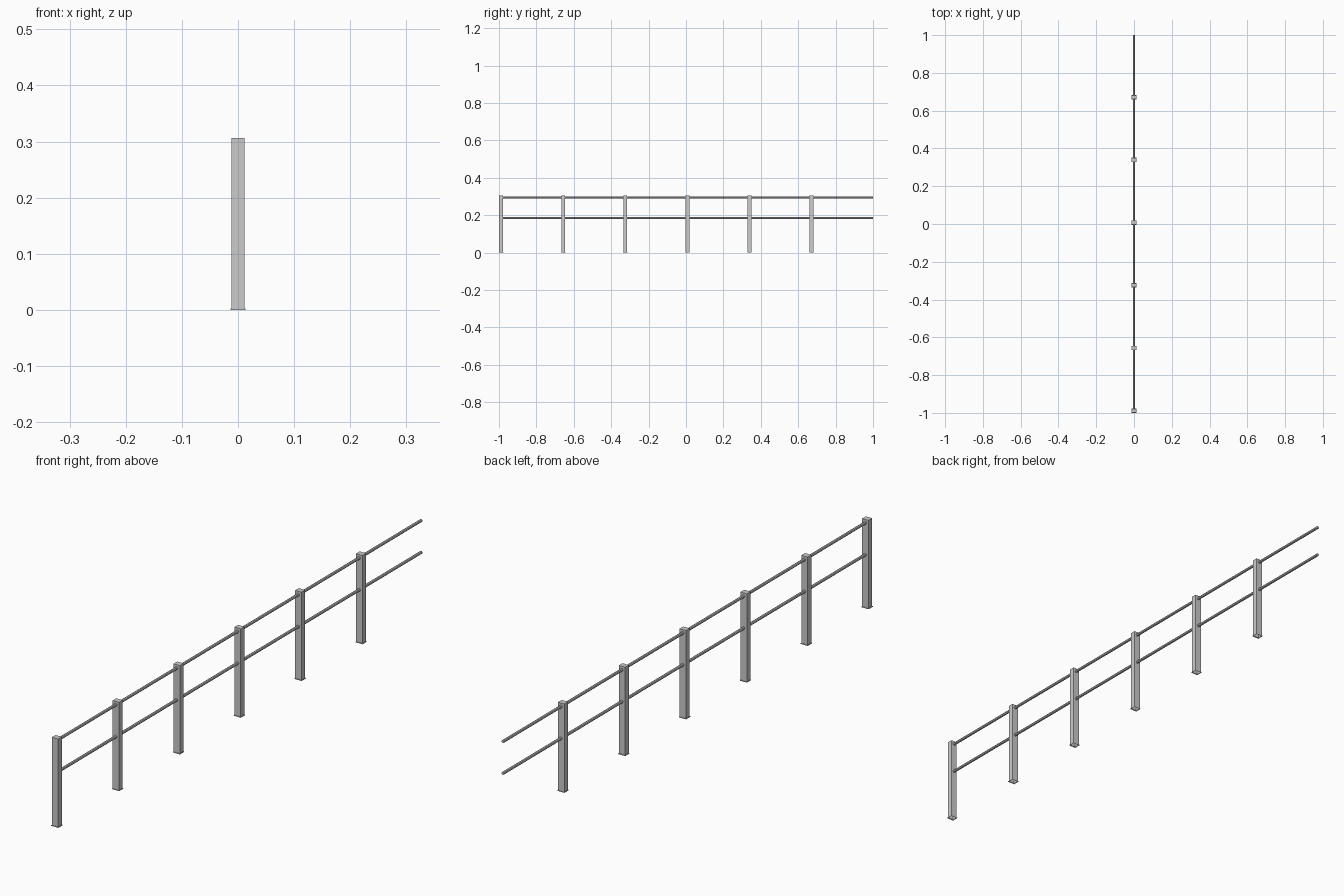
import bpy, bmesh, math

if "Cube" in bpy.data.objects:
    bpy.data.objects.remove(bpy.data.objects["Cube"])

POSTS, FIRST, STEP = 6, -0.9885, 0.332
HEIGHT, BASE_H = 0.306, 0.0025
HALF_X, HALF_Y, LIP = 0.012, 0.010, 0.0015


def loop(bm, hx, hy, y, z):
    """Rectangle of four vertices around the post axis."""
    return [bm.verts.new((sx * hx, y + sy * hy, z))
            for sx, sy in ((-1, -1), (1, -1), (1, 1), (-1, 1))]


def post(name, y):
    # Square shell, open underneath, with a small foot flange
    bm = bmesh.new()
    rings = [loop(bm, HALF_X + LIP, HALF_Y + LIP, y, 0),
             loop(bm, HALF_X + LIP, HALF_Y + LIP, y, BASE_H),
             loop(bm, HALF_X, HALF_Y, y, BASE_H),
             loop(bm, HALF_X, HALF_Y, y, HEIGHT)]
    for a, b in zip(rings, rings[1:]):
        for i in range(4):
            j = (i + 1) % 4
            bm.faces.new((a[i], a[j], b[j], b[i]))
    bm.faces.new(rings[-1])
    mesh = bpy.data.meshes.new(name)
    bm.to_mesh(mesh)
    bm.free()
    bpy.context.collection.objects.link(bpy.data.objects.new(name, mesh))


# Row of posts
for i in range(POSTS):
    post(f"post_{i + 1}", FIRST + i * STEP)

# Faceted rails, running past the last post
for name, z in (("top_rail", 0.2945), ("middle_rail", 0.1845)):
    start, end = FIRST, 1.0
    bpy.ops.mesh.primitive_cylinder_add(
        vertices=8, radius=0.005, depth=end - start,
        location=(0, (start + end) / 2, z), rotation=(math.pi / 2, 0, 0))
    bpy.context.object.name = name
